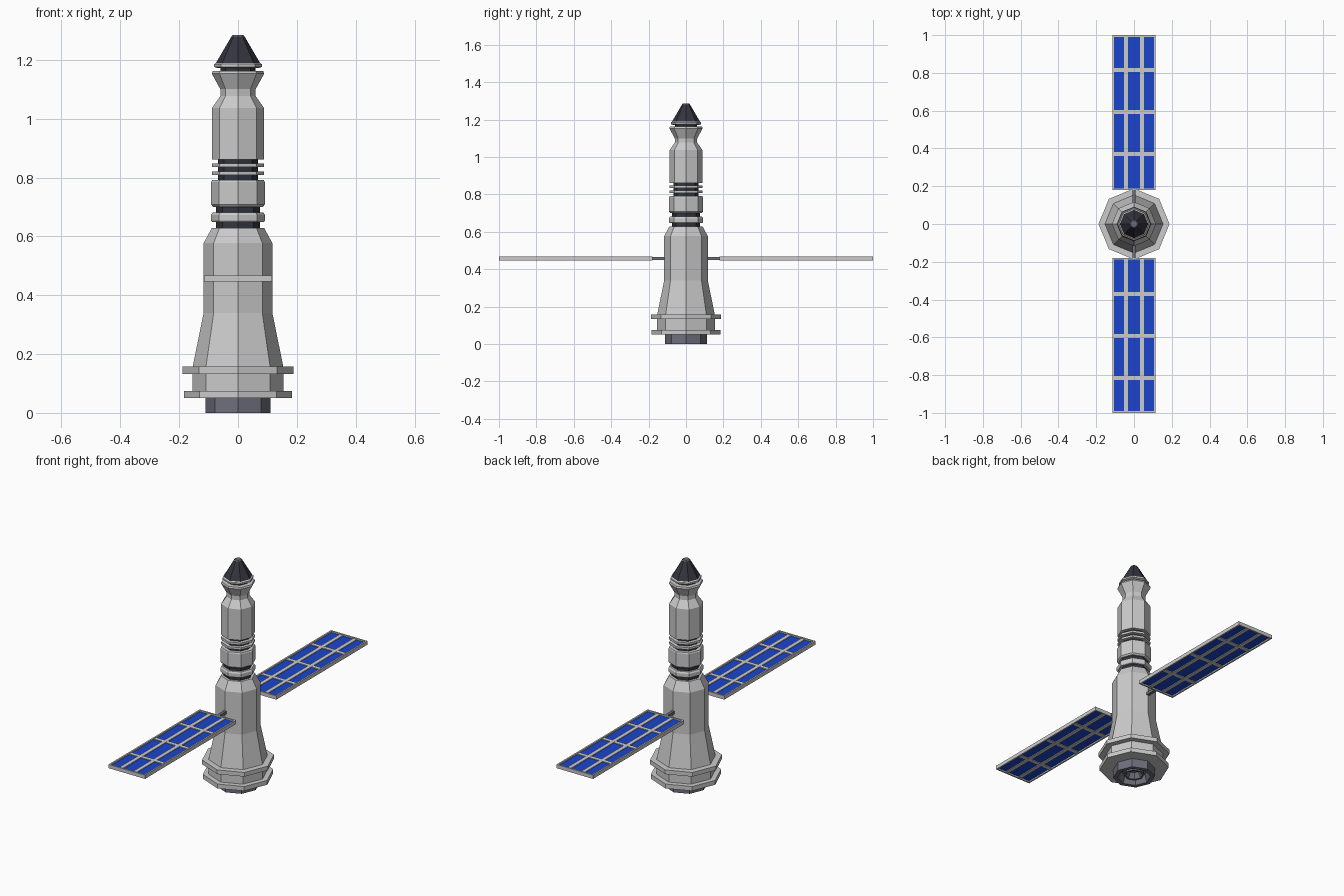
import bpy, bmesh
from math import cos, sin, pi

if "Cube" in bpy.data.objects:
    bpy.data.objects.remove(bpy.data.objects["Cube"])

SIDES = 8


def material(name, rgb):
    m = bpy.data.materials.new(name)
    m.diffuse_color = (*rgb, 1)
    m.use_nodes = True
    m.node_tree.nodes["Principled BSDF"].inputs["Base Color"].default_value = m.diffuse_color
    return m


DARK = material("dark_metal", (0.035, 0.035, 0.05))
ENGINE = material("engine_metal", (0.16, 0.16, 0.21))
BLUE = material("solar_cell", (0.01, 0.06, 0.6))


def finish(name, bm, mat):
    bmesh.ops.recalc_face_normals(bm, faces=bm.faces[:])
    me = bpy.data.meshes.new(name)
    bm.to_mesh(me)
    bm.free()
    ob = bpy.data.objects.new(name, me)
    bpy.context.collection.objects.link(ob)
    if mat:
        me.materials.append(mat)
    return ob


def lathe(name, profile, mat=None):
    """Spin an (r, z) profile into an eight-sided solid, capped at both ends."""
    bm = bmesh.new()
    rings = [[bm.verts.new((r * cos(2 * pi * i / SIDES), r * sin(2 * pi * i / SIDES), z))
              for i in range(SIDES)] for r, z in profile]
    for a, b in zip(rings, rings[1:]):
        for i in range(SIDES):
            j = (i + 1) % SIDES
            bm.faces.new((a[i], a[j], b[j], b[i]))
    bm.faces.new(rings[0])
    bm.faces.new(rings[-1])
    return finish(name, bm, mat)


def boxes(name, spans, mat=None):
    """Boxes given as x, y and z ranges, mirrored to the other side in y."""
    bm = bmesh.new()
    for x0, x1, y0, y1, z0, z1 in spans:
        vs = bmesh.ops.create_cube(bm, size=1)["verts"]
        for v in vs:
            v.co = ((x0 + x1) / 2 + v.co.x * (x1 - x0),
                    (y0 + y1) / 2 + v.co.y * (y1 - y0),
                    (z0 + z1) / 2 + v.co.z * (z1 - z0))
    ob = finish(name, bm, mat)
    mod = ob.modifiers.new("mirror", "MIRROR")
    mod.use_axis = (False, True, False)
    mod.use_mirror_merge = False
    return ob


# Engine: hollow bell with a smaller nozzle ring inside
lathe("engine_bell", [(0.111, 0.055), (0.111, 0), (0.088, 0), (0.075, 0.045)], ENGINE)
lathe("inner_nozzle", [(0.045, 0.05), (0.055, 0.012), (0.045, 0.012), (0.03, 0.044)], ENGINE)

# Lower hull with its two flanges and tapered shoulder
lathe("lower_hull", [(0.184, 0.05), (0.184, 0.075), (0.155, 0.075), (0.155, 0.133),
                     (0.188, 0.133), (0.188, 0.157), (0.154, 0.157), (0.117, 0.339),
                     (0.117, 0.577), (0.089, 0.628)])

# Dark joints between the hull sections
for name, r, z0, z1 in (("lower_joint", 0.075, 0.62, 0.655),
                        ("collar_joint", 0.075, 0.675, 0.705),
                        ("middle_joint", 0.068, 0.785, 0.866),
                        ("upper_joint", 0.06, 1.158, 1.18)):
    lathe(name, [(r, z0), (r, z1)], DARK)

# Collar, middle module and thin discs
lathe("collar", [(0.088, 0.648), (0.092, 0.654), (0.092, 0.672), (0.086, 0.681)])
lathe("middle_module", [(0.084, 0.70), (0.091, 0.708), (0.091, 0.784), (0.088, 0.791)])
for i, z in enumerate((0.808, 0.835)):
    lathe(f"disc_{i + 1}", [(0.088, z), (0.088, z + 0.012)])

# Upper module with pinched neck
lathe("upper_module", [(0.088, 0.862), (0.088, 1.037), (0.06, 1.077), (0.06, 1.10),
                       (0.089, 1.153), (0.086, 1.162)])

# Nose
lathe("nose_ring", [(0.07, 1.172), (0.081, 1.176), (0.081, 1.185), (0.074, 1.19)])
lathe("nose_cone", [(0.075, 1.189), (0.022, 1.28)], DARK)
lathe("nose_cap", [(0.022, 1.28), (0.018, 1.285)], ENGINE)

# Solar wings: support arms, cells, then the frame with its bars
W, Y0, Y1, RIM, BAR = 0.115, 0.18, 1.0, 0.009, 0.011
ZC, H = 0.457, 0.0105
boxes("wing_arm", [(-0.008, 0.008, 0.08, Y0 + 0.005, ZC - 0.008, ZC + 0.008)], ENGINE)
boxes("solar_cells", [(-W + 0.004, W - 0.004, Y0 + 0.004, Y1 - 0.004, ZC - 0.003, ZC + 0.003)], BLUE)
frame = [(s * W - RIM * (s > 0), s * W + RIM * (s < 0), Y0, Y1, ZC - H, ZC + H) for s in (-1, 1)]
frame += [(-W + RIM, W - RIM, y, y + RIM, ZC - H, ZC + H) for y in (Y0, Y1 - RIM)]
boxes("wing_frame", frame)
bars = [(x - BAR, x + BAR, Y0 + RIM, Y1 - RIM, ZC - 0.007, ZC + 0.007) for x in (-0.043, 0.043)]
bars += [(-W + RIM, W - RIM, y - BAR, y + BAR, ZC - 0.0065, ZC + 0.0065) for y in (0.37, 0.593, 0.815)]
boxes("wing_bars", bars)
